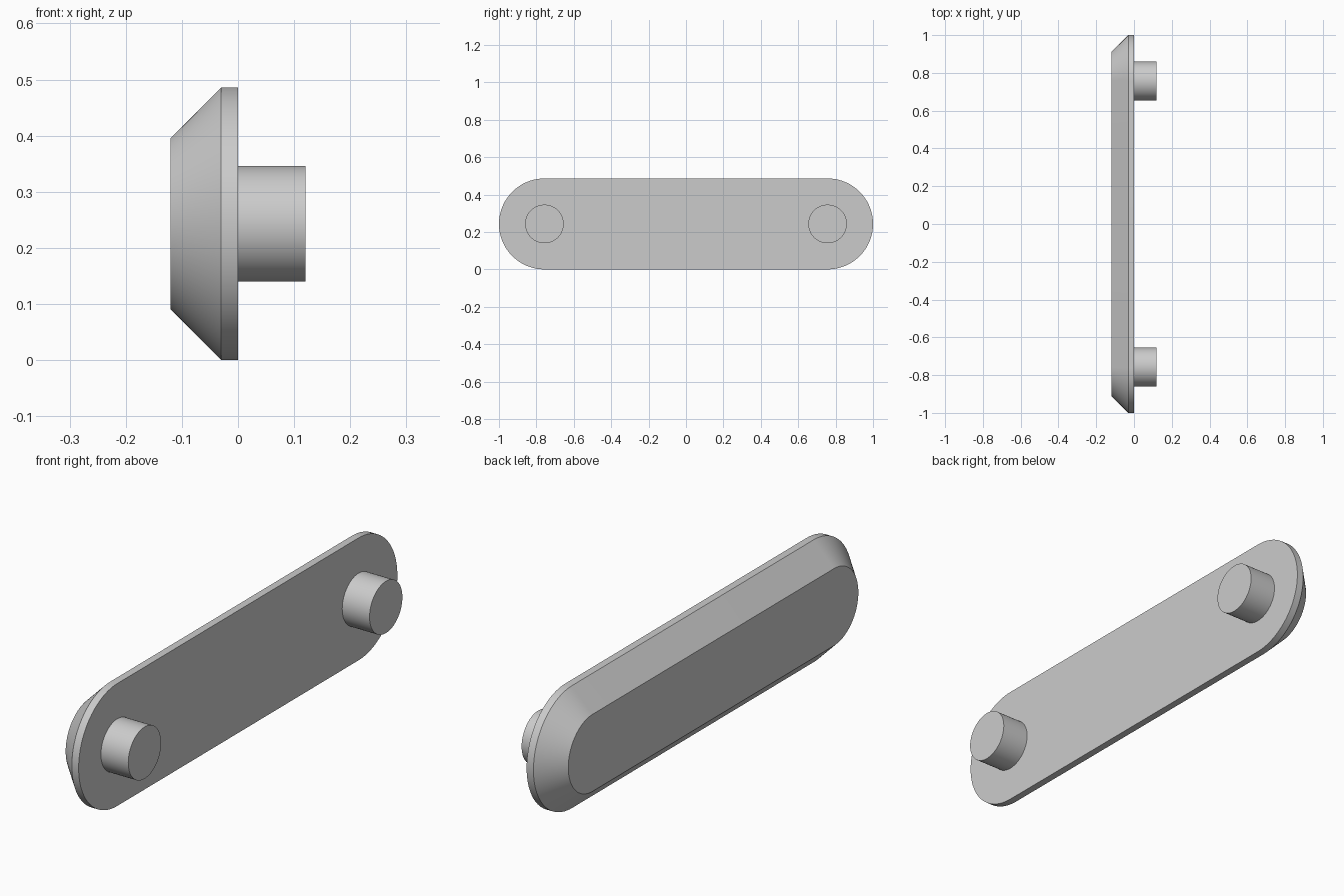
import bpy, bmesh
from math import pi, cos, sin, radians

cube = bpy.data.objects.get("Cube")
if cube:
    bpy.data.objects.remove(cube, do_unlink=True)

R = 0.243            # radius of the rounded ends
END = 1 - R          # distance of the end centres from the middle
MID = R              # height of the centre line
CHAMFER = 0.09
STEPS = 48           # segments per half circle

grey = bpy.data.materials.new("light grey")
grey.use_nodes = True
colour = (0.6, 0.6, 0.6, 1)
grey.diffuse_color = colour
grey.node_tree.nodes["Principled BSDF"].inputs["Base Color"].default_value = colour


def outline(radius, offset):
    """Points of a slot shape (or a circle when offset is 0), in y and z."""
    points = []
    for side in (1, -1):
        last = STEPS + 1 if offset else STEPS
        for i in range(last):
            a = -pi / 2 + pi * i / STEPS
            points.append((side * (offset + radius * cos(a)), MID + side * radius * sin(a)))
    return points


def loft(name, sections, offset, y=0):
    """Skin (x, radius) sections along x and cap both ends."""
    bm = bmesh.new()
    rings = [[bm.verts.new((x, y + py, pz)) for py, pz in outline(r, offset)]
             for x, r in sections]
    for a, b in zip(rings, rings[1:]):
        for i in range(len(a)):
            j = (i + 1) % len(a)
            bm.faces.new((a[i], a[j], b[j], b[i]))
    bm.faces.new(rings[0])
    bm.faces.new(rings[-1])
    bmesh.ops.recalc_face_normals(bm, faces=bm.faces)
    mesh = bpy.data.meshes.new(name)
    bm.to_mesh(mesh)
    bm.free()
    mesh.materials.append(grey)
    obj = bpy.data.objects.new(name, mesh)
    bpy.context.collection.objects.link(obj)
    bpy.ops.object.select_all(action='DESELECT')
    obj.select_set(True)
    bpy.context.view_layer.objects.active = obj
    bpy.ops.object.shade_smooth_by_angle(angle=radians(30))


# Bar with rounded ends and a chamfered outer face
loft("chamfered_bar", [(-0.12, R - CHAMFER), (-0.03, R), (0, R)], END)

# Two round pegs on the flat side
for name, side in (("front_peg", -1), ("back_peg", 1)):
    loft(name, [(0, 0.103), (0.12, 0.103)], 0, side * END)
